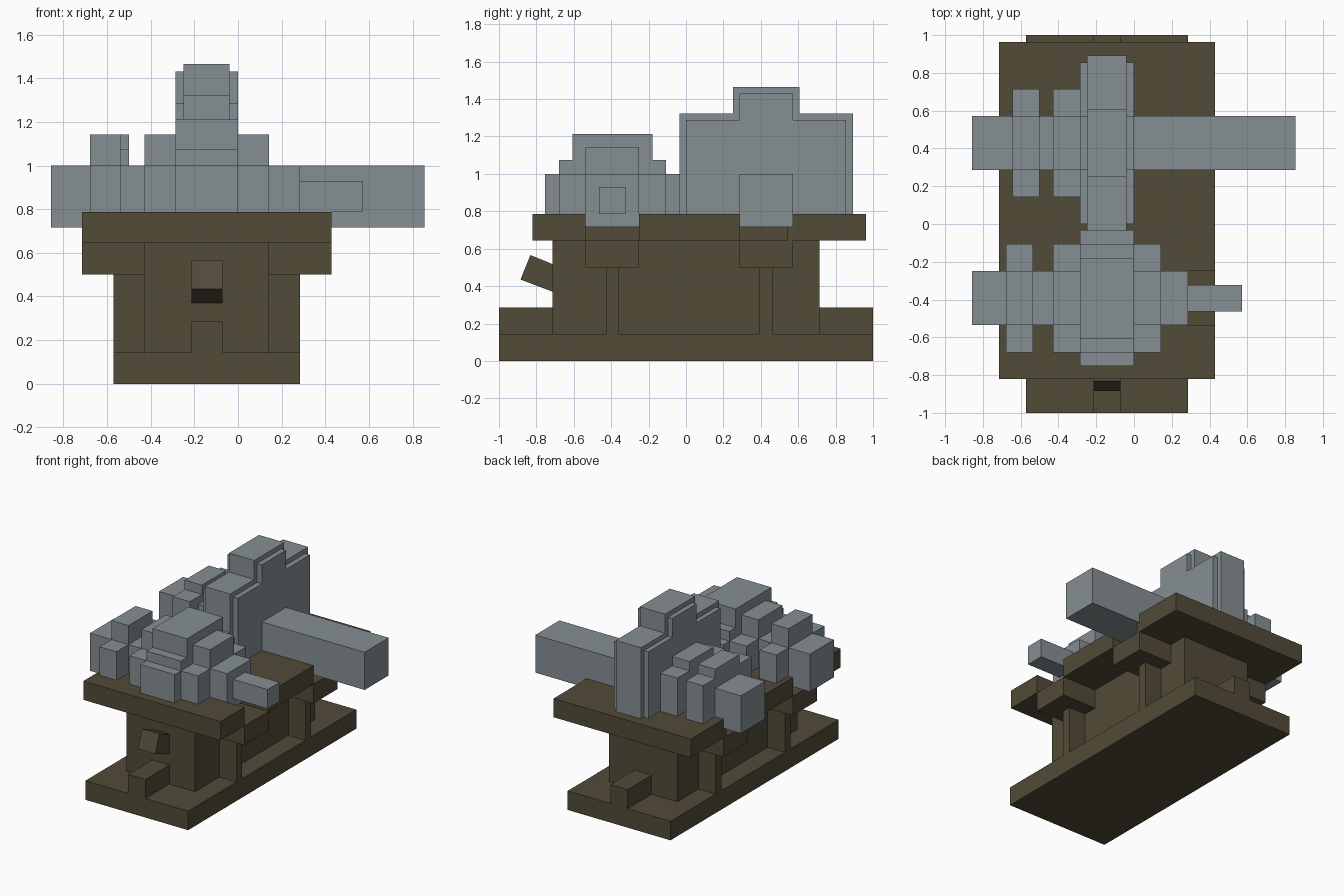
import bpy, bmesh

if "Cube" in bpy.data.objects:
    bpy.data.objects.remove(bpy.data.objects["Cube"])


def material(name, rgb):
    m = bpy.data.materials.new(name)
    m.diffuse_color = (*rgb, 1)
    m.use_nodes = True
    m.node_tree.nodes["Principled BSDF"].inputs["Base Color"].default_value = m.diffuse_color
    return m


BROWN = material("dark olive brown", (0.084, 0.070, 0.040))
STEEL = material("steel grey", (0.235, 0.275, 0.296))


def finish(name, bm, mat):
    bmesh.ops.recalc_face_normals(bm, faces=bm.faces)
    mesh = bpy.data.meshes.new(name)
    bm.to_mesh(mesh)
    bm.free()
    mesh.materials.append(mat)
    ob = bpy.data.objects.new(name, mesh)
    bpy.context.collection.objects.link(ob)
    return ob


def extrude_profile(name, x0, x1, points, mat):
    """Extrude a closed (y, z) profile along x."""
    bm = bmesh.new()
    a = [bm.verts.new((x0, y, z)) for y, z in points]
    b = [bm.verts.new((x1, y, z)) for y, z in points]
    n = len(points)
    bm.faces.new(a)
    bm.faces.new(b[::-1])
    for i in range(n):
        j = (i + 1) % n
        bm.faces.new((a[i], b[i], b[j], a[j]))
    return finish(name, bm, mat)


def box(name, x, y, z, mat):
    return extrude_profile(name, x[0], x[1],
                           [(y[0], z[0]), (y[1], z[0]), (y[1], z[1]), (y[0], z[1])], mat)


def stepped_wheel(name, x, yc, steps, z0=0.786):
    """Blocky wheel: steps are (half width, top height), widest first."""
    right = [(yc + steps[0][0], z0)]
    for i, (hw, top) in enumerate(steps):
        if i:
            right.append((yc + hw, steps[i - 1][1]))
        right.append((yc + hw, top))
    left = [(2 * yc - y, z) for y, z in reversed(right)]
    return extrude_profile(name, x[0], x[1], right + left, STEEL)


CX = -0.143          # centre line of the stand
YF, YR = -0.393, 0.428   # front and rear shaft positions

# Stand: base plate, pedestal, end blocks and side ribs
box("base_plate", (-0.571, 0.285), (-1, 1), (0, 0.143), BROWN)
box("pedestal", (-0.428, 0.143), (-0.714, 0.714), (0.143, 0.645), BROWN)
box("keel", (-0.428, 0.143), (-0.536, 0.571), (0.645, 0.786), BROWN)
for side in (-1, 1):
    y = sorted((side * 0.714, side * 1.0))
    box("end_block", (-0.214, -0.071), y, (0.143, 0.286), BROWN)
for yc in (YF, YR):
    for x in ((-0.571, -0.428), (0.143, 0.285)):
        box("side_rib", x, (yc - 0.034, yc + 0.034), (0.143, 0.5), BROWN)
    # Bearing brackets below the shafts
    for x in ((-0.714, -0.428), (0.143, 0.428)):
        box("bearing_bracket", x, (yc - 0.143, yc + 0.143), (0.5, 0.645), BROWN)

# Table top in three slabs with slots for the shafts
for name, y in (("front_slab", (-0.82, -0.536)), ("middle_slab", (-0.25, 0.285)),
                ("rear_slab", (0.54, 0.963))):
    box(name, (-0.714, 0.428), y, (0.645, 0.786), BROWN)

# Tilted spout on the front
extrude_profile("spout", -0.214, -0.071,
                [(-0.885, 0.435), (-0.70, 0.365), (-0.70, 0.512), (-0.832, 0.566)], BROWN)

# Shafts
box("front_shaft", (-0.857, 0.285), (YF - 0.143, YF + 0.143), (0.717, 1.0), STEEL)
box("front_shaft_tip", (0.285, 0.571), (YF - 0.071, YF + 0.071), (0.786, 0.93), STEEL)
box("rear_shaft", (-0.857, 0.855), (YR - 0.143, YR + 0.143), (0.717, 1.0), STEEL)

# Front wheels
stepped_wheel("front_main_wheel", (-0.286, 0), YF,
              [(0.36, 1.0), (0.286, 1.073), (0.214, 1.214)])
for x in ((-0.428, -0.286), (0, 0.143), (-0.678, -0.536)):
    stepped_wheel("front_side_wheel", x, YF, [(0.286, 1.0), (0.143, 1.143)])

# Rear wheels: large double-layer wheel and two small ones
stepped_wheel("rear_main_wheel_core", (-0.25, -0.04), YR, [(0.464, 1.322), (0.178, 1.465)])
stepped_wheel("rear_main_wheel_cheeks", (-0.286, 0), YR, [(0.428, 1.287), (0.143, 1.43)])
for x in ((-0.428, -0.286), (-0.643, -0.5)):
    stepped_wheel("rear_side_wheel", x, YR, [(0.286, 1.073), (0.143, 1.143)])
